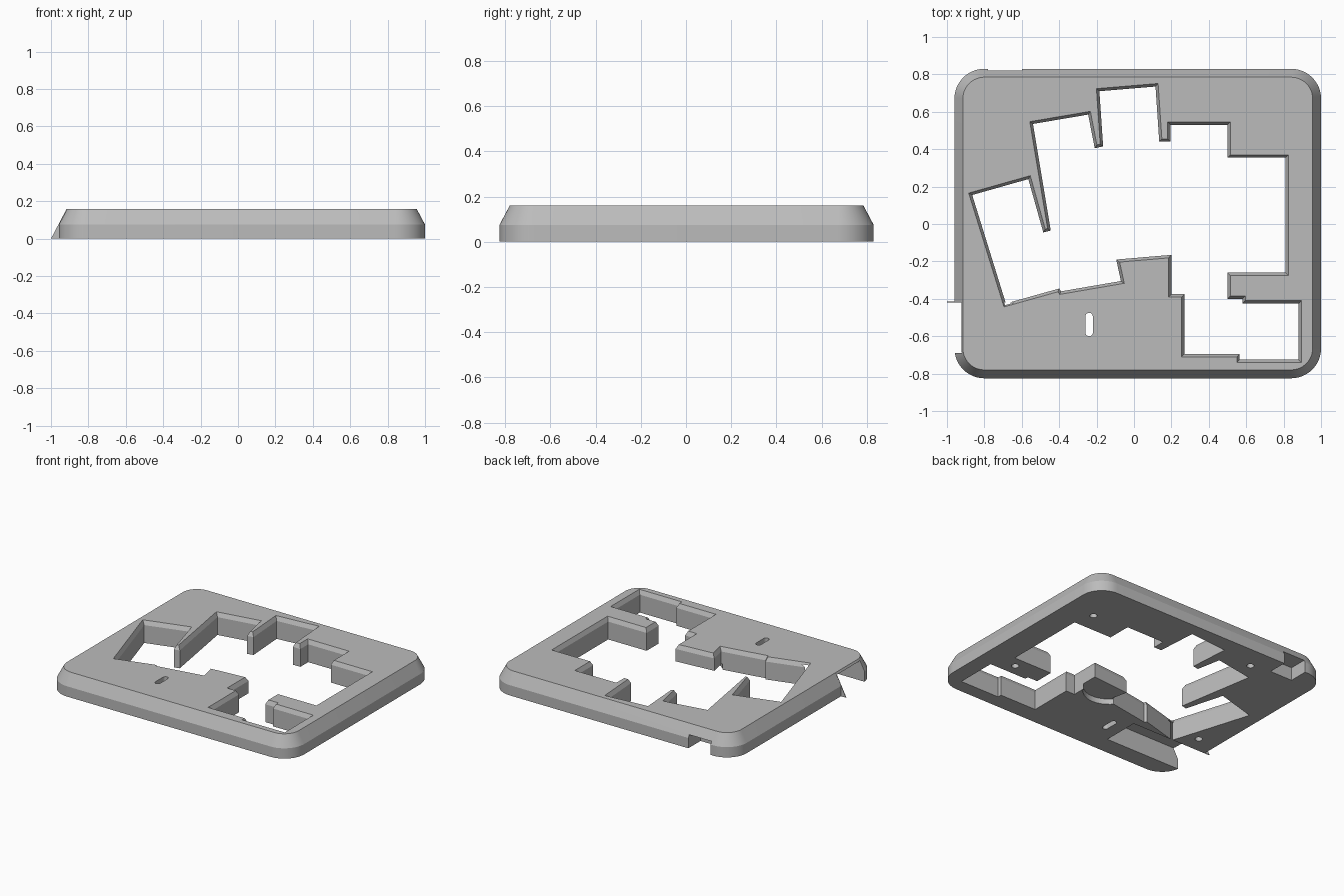
import bpy, bmesh, math
from mathutils import Vector

if "Cube" in bpy.data.objects:
    bpy.data.objects.remove(bpy.data.objects["Cube"], do_unlink=True)

grey = bpy.data.materials.new("plain grey")
grey.use_nodes = True
grey.diffuse_color = (0.5, 0.5, 0.5, 1)
grey.node_tree.nodes["Principled BSDF"].inputs["Base Color"].default_value = (0.5, 0.5, 0.5, 1)


def loft(name, layers):
    """Closed solid through (outline, height) layers."""
    bm = bmesh.new()
    rings = [[bm.verts.new((x, y, z)) for x, y in outline] for outline, z in layers]
    for low, high in zip(rings, rings[1:]):
        for i in range(len(low)):
            j = (i + 1) % len(low)
            bm.faces.new((low[i], low[j], high[j], high[i]))
    bm.faces.new(rings[0][::-1])
    bm.faces.new(rings[-1])
    bmesh.ops.recalc_face_normals(bm, faces=bm.faces)
    mesh = bpy.data.meshes.new(name)
    bm.to_mesh(mesh)
    bm.free()
    mesh.materials.append(grey)
    obj = bpy.data.objects.new(name, mesh)
    bpy.context.collection.objects.link(obj)
    return obj


def rounded(x0, x1, y0, y1, r, steps=12):
    corners = [(x1 - r, y1 - r), (x0 + r, y1 - r), (x0 + r, y0 + r), (x1 - r, y0 + r)]
    return [(cx + r * math.cos(a), cy + r * math.sin(a))
            for q, (cx, cy) in enumerate(corners)
            for a in [(q + k / steps) * math.pi / 2 for k in range(steps + 1)]]


def box(x0, x1, y0, y1):
    return [(x0, y0), (x1, y0), (x1, y1), (x0, y1)]


def circle(cx, cy, r, n=32):
    return [(cx + r * math.cos(k * math.tau / n), cy + r * math.sin(k * math.tau / n))
            for k in range(n)]


def grow(points, d):
    """Offset a clockwise outline outward with mitred corners."""
    pts = [Vector(p) for p in points]
    out = []
    for i, p in enumerate(pts):
        a = (p - pts[i - 1]).normalized()
        b = (pts[(i + 1) % len(pts)] - p).normalized()
        na, nb = Vector((-a.y, a.x)), Vector((-b.y, b.x))
        out.append(p + (na + nb) * d / (1 + na.dot(nb)))
    return out


# Body with sloped upper rim
H = 0.16
outer = rounded(-.96, 1, -.825, .83, .16)
inner = rounded(-.915, .955, -.78, .785, .115)
case = loft("keyboard_case_top", [(outer, 0), (outer, .075), (inner, H)])

# Stepped key opening, clockwise from the left column
opening = [
    (-.865, .155), (-.565, .24), (-.485, -.045), (-.445, -.035), (-.54, .535),
    (-.245, .585), (-.21, .405), (-.165, .415), (-.185, .71), (.115, .735),
    (.135, .44), (.195, .44), (.195, .53), (.5, .53), (.5, .355), (.81, .355),
    (.81, -.26), (.5, -.26), (.5, -.4), (.58, -.4), (.58, -.425), (.88, -.425),
    (.88, -.725), (.565, -.725), (.565, -.695), (.27, -.695), (.27, -.375),
    (.2, -.375), (.2, -.165), (-.095, -.19), (-.07, -.305), (-.39, -.36),
    (-.4, -.345), (-.685, -.425)]
cutters = [loft("key_opening_cutter",
                [(opening, -.1), (opening, .13), (grow(opening, .015), H),
                 (grow(opening, .015), .3)])]

# Switch slot, controller bay, back port and round underside recess
cutters += [
    loft("slot_cutter", [(rounded(-.26, -.22, -.6, -.475, .0199, 6), z) for z in (-.1, .3)]),
    loft("controller_bay_cutter", [(box(-1.2, -.35, -.69, -.42), z) for z in (-.1, .145)]),
    loft("back_port_cutter", [(box(-.78, -.6, .69, 1), z) for z in (-.1, .095)]),
    loft("round_recess_cutter", [(circle(.05, -.2, .17), z) for z in (-.1, .04)])]

# Screw holes from below
for cx, cy in [(.77, .5), (.74, -.34), (-.45, .66), (-.81, -.3)]:
    cutters.append(loft("screw_hole_cutter", [(circle(cx, cy, .025, 20), z) for z in (-.1, .07)]))

for cutter in cutters:
    cutter.hide_render = True
    cutter.hide_viewport = True
    mod = case.modifiers.new(cutter.name, 'BOOLEAN')
    mod.operation = 'DIFFERENCE'
    mod.solver = 'EXACT'
    mod.object = cutter

# Bake the cuts, then drop the helpers
graph = bpy.context.evaluated_depsgraph_get()
baked = bpy.data.meshes.new_from_object(case.evaluated_get(graph))
case.modifiers.clear()
case.data = baked
for cutter in cutters:
    bpy.data.objects.remove(cutter, do_unlink=True)

# Thin triangular fin beside the controller bay
fin = loft("side_fin", [([(-1, -.42), (-.94, -.42), (-.94, -.415), (-1, -.415)], 0),
                        ([(-.917, -.42), (-.91, -.42), (-.91, -.415), (-.917, -.415)], H - .002)])

bpy.ops.object.select_all(action='DESELECT')
case.select_set(True)
bpy.context.view_layer.objects.active = case
bpy.ops.object.shade_smooth_by_angle(angle=math.radians(20))
